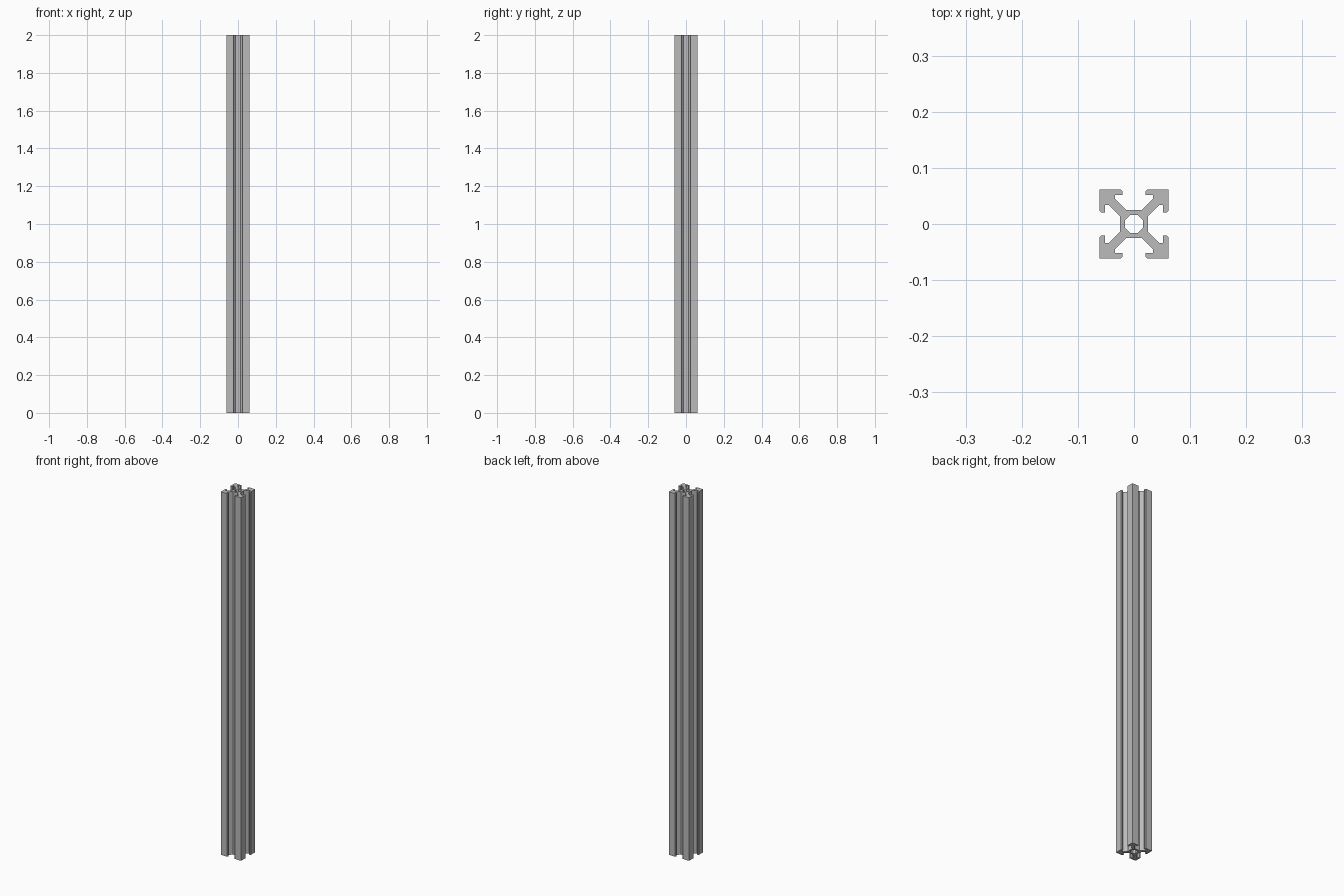
import bpy
import bmesh
import math
from mathutils import Matrix, Vector

if "Cube" in bpy.data.objects:
    bpy.data.objects.remove(bpy.data.objects["Cube"], do_unlink=True)

LENGTH = 2.0
HALF = 0.0617          # half of the outer width
SLOT = 0.0205          # half of the slot opening
LIP = 0.052            # inner side of the lips
POCKET = 0.034         # half of the slot pocket width
CORE = 0.025           # half of the central core
WEB = 0.011            # offset of the diagonal web faces
HOLE = 0.0158          # across-flats radius of the bore
CHAMFER = 0.003

# Single aluminium colour
metal = bpy.data.materials.new("aluminium grey")
metal.use_nodes = True
colour = (0.5, 0.5, 0.5, 1.0)
metal.diffuse_color = colour
metal.node_tree.nodes["Principled BSDF"].inputs["Base Color"].default_value = colour

# Half of one corner arm, from the core out to the outer corner
arm = [
    (CORE - WEB, CORE),
    (POCKET, POCKET + WEB),
    (POCKET, LIP),
    (SLOT, LIP),
    (SLOT, HALF - CHAMFER),
    (SLOT + CHAMFER, HALF),
]
# Mirror about the diagonal, then repeat for the four corners
corner = arm + [(HALF, HALF)] + [(y, x) for x, y in reversed(arm)]
outline = []
for i in range(4):
    turn = Matrix.Rotation(-i * math.pi / 2, 3, "Z")
    outline += [turn @ Vector((x, y, 0)) for x, y in corner]

# Octagonal centre bore
radius = HOLE / math.cos(math.pi / 8)
bore = [Vector((radius * math.cos(a), radius * math.sin(a), 0))
        for a in (math.pi / 8 + i * math.pi / 4 for i in range(8))]


def add_loop(bm, points):
    verts = [bm.verts.new(p) for p in points]
    return [bm.edges.new((v, verts[i - 1])) for i, v in enumerate(verts)]


# Fill the cross-section and extrude it to full length
bm = bmesh.new()
edges = add_loop(bm, outline) + add_loop(bm, bore)
bmesh.ops.triangle_fill(bm, edges=edges, use_beauty=True, normal=(0, 0, 1))
result = bmesh.ops.extrude_face_region(bm, geom=bm.faces[:], use_keep_orig=True)
top = [g for g in result["geom"] if isinstance(g, bmesh.types.BMVert)]
bmesh.ops.translate(bm, verts=top, vec=(0, 0, LENGTH))
bmesh.ops.recalc_face_normals(bm, faces=bm.faces[:])

mesh = bpy.data.meshes.new("slotted_rail")
bm.to_mesh(mesh)
bm.free()
mesh.materials.append(metal)
rail = bpy.data.objects.new("slotted_rail", mesh)
bpy.context.collection.objects.link(rail)
